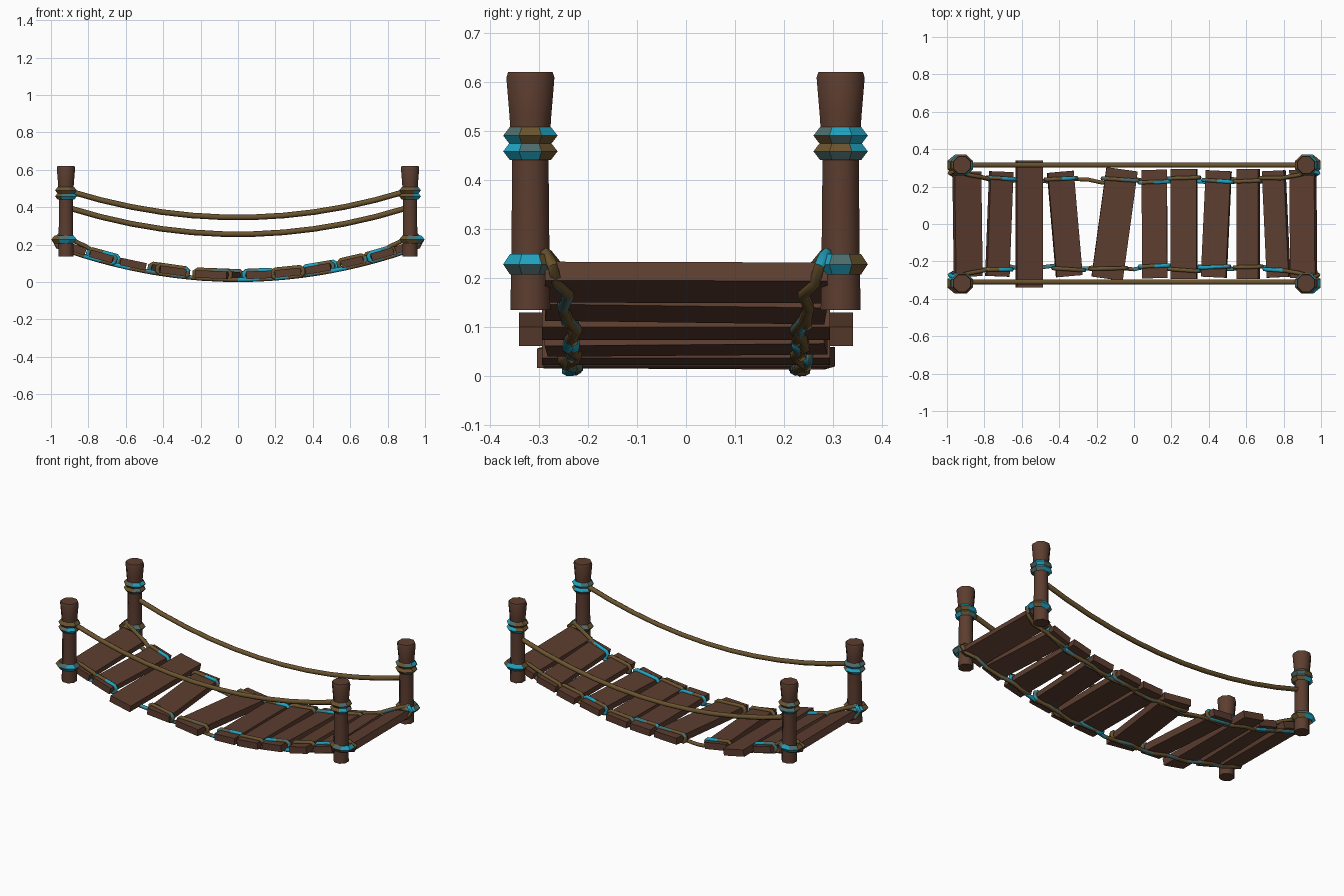
import bpy, bmesh, math
from mathutils import Vector, Matrix

if "Cube" in bpy.data.objects:
    bpy.data.objects.remove(bpy.data.objects["Cube"])


def material(name, rgb):
    m = bpy.data.materials.new(name)
    m.diffuse_color = (*rgb, 1)
    m.use_nodes = True
    m.node_tree.nodes["Principled BSDF"].inputs["Base Color"].default_value = m.diffuse_color
    return m


WOOD = material("brown wood", (0.108, 0.047, 0.029))
ROPE = material("tan rope", (0.145, 0.088, 0.028))
MOSS = material("bright teal", (0.015, 0.36, 0.52))
FADED = material("faded teal", (0.075, 0.15, 0.15))


def finish(bm, name, mats, smooth=0):
    bmesh.ops.recalc_face_normals(bm, faces=bm.faces)
    me = bpy.data.meshes.new(name)
    bm.to_mesh(me)
    bm.free()
    for m in mats:
        me.materials.append(m)
    ob = bpy.data.objects.new(name, me)
    bpy.context.collection.objects.link(ob)
    if smooth:
        bpy.ops.object.select_all(action='DESELECT')
        ob.select_set(True)
        bpy.context.view_layer.objects.active = ob
        bpy.ops.object.shade_smooth_by_angle(angle=math.radians(smooth))
    return ob


def patches(faces, bright, faded):
    """Teal patches on rope, spread by a wavy rule over position."""
    for f in faces:
        c = f.calc_center_median()
        v = math.sin(c.x * 37 + c.y * 29 + 1) + math.sin(c.y * 43 - c.x * 31 + c.z * 60)
        f.material_index = 1 if v > bright else 2 if v > faded else 0


def tube(bm, pts, r, sides=6, closed=False):
    """Sweep a ring of sides along a path; returns the new faces."""
    pts = [Vector(p) for p in pts]
    n = len(pts)
    rings = []
    for i, p in enumerate(pts):
        a = pts[(i - 1) % n] if closed or i else p
        b = pts[(i + 1) % n] if closed or i < n - 1 else p
        t = (b - a).normalized()
        u = t.cross(Vector((0, 1, 0))).normalized()
        w = t.cross(u)
        rings.append([bm.verts.new(p + r * (math.cos(k * math.tau / sides) * u +
                      math.sin(k * math.tau / sides) * w)) for k in range(sides)])
    faces = []
    for i in range(n if closed else n - 1):
        A, B = rings[i], rings[(i + 1) % n]
        for k in range(sides):
            j = (k + 1) % sides
            faces.append(bm.faces.new((A[k], A[j], B[j], B[k])))
    if not closed:
        faces += [bm.faces.new(rings[0]), bm.faces.new(rings[-1])]
    return faces


def lathe(bm, profile, centre, sides=8, closed=False, sx=1.0):
    """Turn an (r, z) profile about a vertical axis."""
    rings = [[bm.verts.new((centre[0] + sx * r * math.cos((k + .5) * math.tau / sides),
                            centre[1] + r * math.sin((k + .5) * math.tau / sides), z))
              for k in range(sides)] for r, z in profile]
    n = len(rings)
    faces = []
    for i in range(n if closed else n - 1):
        A, B = rings[i], rings[(i + 1) % n]
        for k in range(sides):
            j = (k + 1) % sides
            faces.append(bm.faces.new((A[k], A[j], B[j], B[k])))
    if not closed:
        bm.faces.new(rings[0])
        bm.faces.new(rings[-1])
    return faces


def deck_z(x):
    return 0.036 + 0.160 * (x / 0.92) ** 2


def deck_tilt(x):
    return math.atan(2 * 0.160 * x / 0.92 ** 2)


# Posts with two lashings near the top and one at deck height
POST = [(.044, .135), (.042, .25), (.040, .44), (.046, .53), (.053, .608), (.049, .62)]
for sx, xn in ((-1, "left"), (1, "right")):
    for y, yn in ((-.317, "front"), (.315, "back")):
        bm = bmesh.new()
        lathe(bm, POST, (sx * .92, y))
        finish(bm, f"{yn}_{xn}_post", [WOOD], 50)
        bm = bmesh.new()
        for z, outer, h, cx, stretch in ((.490, .060, .018, .92, 1.05),
                                         (.458, .060, .018, .92, 1.05),
                                         (.228, .060, .021, .93, 1.22)):
            ring = [(outer, z), (.045, z + h), (.034, z), (.045, z - h)]
            patches(lathe(bm, ring, (sx * cx, y), closed=True, sx=stretch), .75, 0)
        finish(bm, f"{yn}_{xn}_lashings", [ROPE, MOSS, FADED])

# Handrail ropes: the front one hangs higher than the back one
for name, y, low, rise in (("front_handrail", -.31, .345, .140),
                           ("back_handrail", .315, .255, .140)):
    bm = bmesh.new()
    xs = [-.9 + 1.8 * i / 11 for i in range(12)]
    tube(bm, [(x, y, low + rise * (x / .9) ** 2) for x in xs], .015)
    finish(bm, name, [ROPE], 65)

# Planks: x, width, half length, turn in degrees, has rope loops
PLANKS = [(-.89, .15, .28, .8, 0), (-.72, .125, .28, -2.2, 1), (-.56, .14, .34, 0, 0),
          (-.37, .14, .28, 5, 1), (-.104, .168, .295, -7.8, 1), (.11, .135, .29, .3, 1),
          (.267, .14, .293, 0, 1), (.44, .135, .285, -2.7, 1), (.61, .12, .293, 0, 1),
          (.76, .122, .285, 2.7, 1), (.905, .14, .288, .5, 0)]
loops = bmesh.new()
for i, (x, w, half, turn, looped) in enumerate(PLANKS):
    tilt = Matrix.Translation((x, 0, deck_z(x))) @ Matrix.Rotation(-deck_tilt(x), 4, 'Y')
    spin = Matrix.Rotation(math.radians(turn), 4, 'Z')
    bm = bmesh.new()
    bmesh.ops.create_cube(bm, size=1, matrix=tilt @ spin @ Matrix.Diagonal((w, 2 * half, .04, 1)))
    finish(bm, f"plank_{i + 1}", [WOOD])
    # Rope loops tied round the plank near each end, teal on every second plank
    if looped:
        a, b = w / 2 + .012, .023
        oval = [(-a, -b * .5), (-a, b * .5), (-a + .015, b), (0, b), (a - .015, b),
                (a, b * .5), (a, -b * .5), (a - .015, -b), (0, -b), (-a + .015, -b)]
        for s in (-1, 1):
            y = s * (.235 + .012 * math.sin(i * 2.3))
            skew = .07 * math.sin(i * 4.1 + s)
            shift = -math.sin(math.radians(turn)) * y
            pts = [tilt @ Vector((u + shift, y + skew * u, v)) for u, v in oval]
            faces = tube(loops, pts, .012, closed=True)
            if i % 2 and (s, i) not in ((-1, 3), (1, 9)):
                patches(faces, 0, -.7)
            else:
                patches(faces, 1.6, .9)
finish(loops, "plank_rope_loops", [ROPE, MOSS, FADED], 65)

# Carrying ropes under the deck, curling up over the end planks to the posts
for s, name in ((-1, "front_deck_rope"), (1, "back_deck_rope")):
    bm = bmesh.new()
    pts = []
    for i in range(23):
        x = -.9 + 1.8 * i / 22
        t = deck_tilt(x)
        pts.append((x + .025 * math.sin(t), s * (.232 + .012 * math.sin(i * 1.9) + .03 * abs(x) ** 6),
                    deck_z(x) - .024 * math.cos(t)))

    def end(e):
        return [(e * .90, s * .295, .245), (e * .955, s * .285, .25), (e * .985, s * .272, .225),
                (e * .965, s * .262, .19)]
    patches(tube(bm, end(-1) + pts + end(1)[::-1], .012), 1.4, .8)
    for e in (-1, 1):
        over = [(e * .96, s * .285, .25), (e * .88, s * .262, .222), (e * .81, s * .25, .188),
                (e * .77, s * .24, .16)]
        patches(tube(bm, over, .012), 1.4, .8)
    finish(bm, name, [ROPE, MOSS, FADED], 65)
